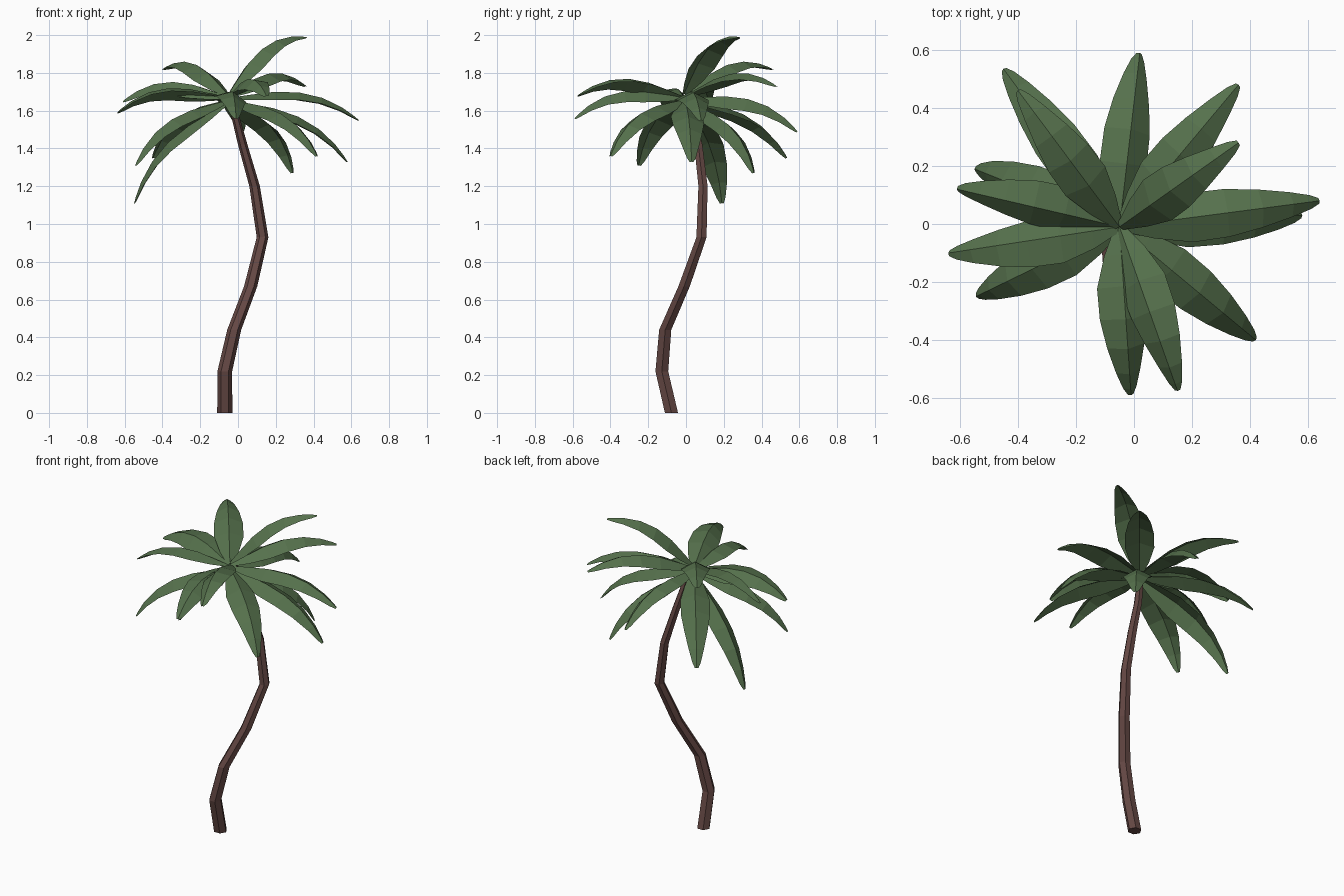
import bpy, bmesh, math
from mathutils import Vector, Matrix

if "Cube" in bpy.data.objects:
    bpy.data.objects.remove(bpy.data.objects["Cube"])


def material(name, color):
    m = bpy.data.materials.new(name)
    m.diffuse_color = (*color, 1)
    m.use_nodes = True
    m.node_tree.nodes["Principled BSDF"].inputs["Base Color"].default_value = m.diffuse_color
    return m


def finish(bm, name, mat):
    bmesh.ops.recalc_face_normals(bm, faces=bm.faces)
    me = bpy.data.meshes.new(name)
    bm.to_mesh(me)
    bm.free()
    me.materials.append(mat)
    ob = bpy.data.objects.new(name, me)
    bpy.context.collection.objects.link(ob)
    return ob


bark = material("bark", (0.13, 0.065, 0.058))
green = material("leaf_green", (0.092, 0.165, 0.073))

# Trunk: six-sided tube along a bent path (x, y, z, radius)
path = [(-0.07, -0.077, 0, 0.04), (-0.07, -0.128, 0.22, 0.039),
        (-0.02, -0.11, 0.44, 0.037), (0.067, -0.01, 0.67, 0.035),
        (0.13, 0.082, 0.93, 0.031), (0.088, 0.09, 1.20, 0.028),
        (0.025, 0.065, 1.42, 0.025), (-0.04, 0.015, 1.67, 0.019)]
SIDES = 6
bm = bmesh.new()
rings = []
for x, y, z, r in path:
    rings.append([bm.verts.new((x + r * math.cos(a), y + r * math.sin(a), z))
                  for a in (math.tau * i / SIDES for i in range(SIDES))])
for a, b in zip(rings, rings[1:]):
    for i in range(SIDES):
        j = (i + 1) % SIDES
        bm.faces.new((a[i], a[j], b[j], b[i]))
bm.faces.new(rings[0][::-1])
bm.faces.new(rings[-1])
finish(bm, "trunk", bark)

# Leaf outline: position along the leaf, half width
outline = [(0, 0.015), (0.15, 0.055), (0.33, 0.085), (0.52, 0.083),
           (0.70, 0.066), (0.86, 0.043), (0.96, 0.024), (1.0, 0.01)]


def leaf(name, tip, roll, arch=0.092, fold=0.5):
    tip = Vector(tip)
    base = Vector((-0.05, -0.01, 1.665 + 0.05 * (tip.z - 1.5)))
    chord = tip - base
    side = chord.cross(Vector((0, 0, 1))).normalized()
    up = side.cross(chord).normalized()

    def ridge(t):
        u = max(t, 0) ** 1.2
        return base + chord * t + up * (4 * arch * u * (1 - u))

    bm = bmesh.new()
    rows = []
    for t, w in outline:
        tangent = (ridge(t + 0.01) - ridge(t - 0.01)).normalized()
        # Roll the blade about its ridge
        spin = Matrix.Rotation(roll, 3, tangent)
        across = spin @ side
        normal = spin @ side.cross(tangent)
        rows.append([bm.verts.new(ridge(t) + across * (s * w) - normal * (abs(s) * w * fold))
                     for s in (-1, 0, 1)])
    for a, b in zip(rows, rows[1:]):
        for i in (0, 1):
            bm.faces.new((a[i], a[i + 1], b[i + 1], b[i]))
    ob = finish(bm, name, green)
    # Make sure the sheet faces upward
    if sum(p.normal.z * p.area for p in ob.data.polygons) < 0:
        ob.data.flip_normals()


# Crown: leaf tips around the trunk top, with the roll of each leaf
leaves = [(-0.45, 0.535, 1.35, 0), (-0.40, 0.46, 1.82, 0), (0.02, 0.59, 1.49, 0.3),
          (0.36, 0.48, 1.73, 0), (0.36, 0.28, 1.99, 0), (0.64, 0.08, 1.55, 0),
          (0.58, 0.03, 1.33, 0), (0.42, -0.40, 1.36, 0), (0.15, -0.575, 1.68, 0.3),
          (-0.01, -0.59, 1.56, -0.2), (-0.545, -0.25, 1.31, 0), (-0.64, -0.10, 1.59, 0.3),
          (-0.61, 0.12, 1.65, -0.4), (-0.55, 0.19, 1.11, -0.3), (0.29, 0.36, 1.27, 0)]
for n, (*tip, roll) in enumerate(leaves, 1):
    leaf(f"palm_leaf_{n:02d}", tip, roll)
